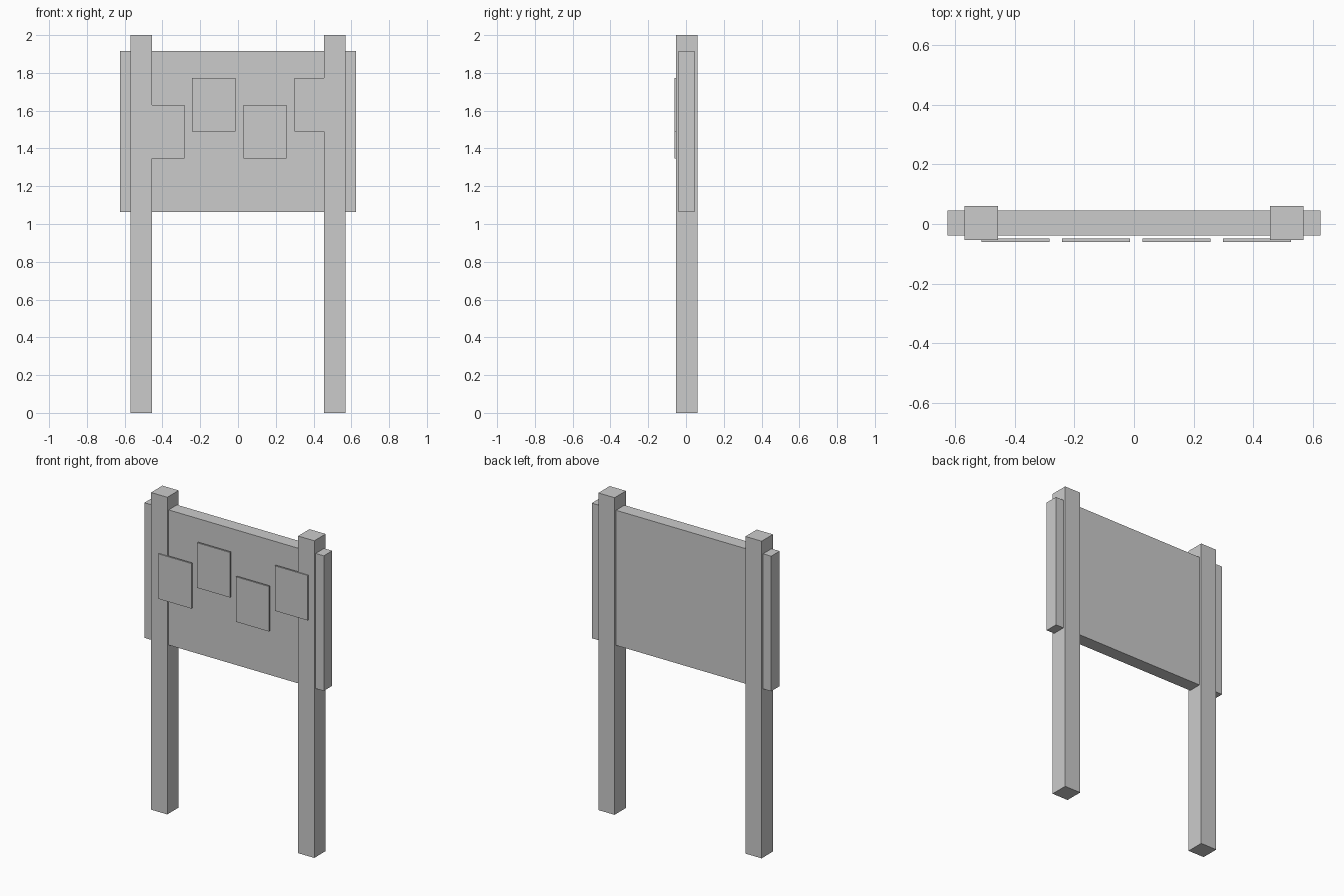
import bpy

if "Cube" in bpy.data.objects:
    bpy.data.objects.remove(bpy.data.objects["Cube"])


def box(name, lo, hi):
    """Box spanning two opposite corners."""
    mid = [(a + b) / 2 for a, b in zip(lo, hi)]
    bpy.ops.mesh.primitive_cube_add(size=1, location=mid)
    ob = bpy.context.object
    ob.name = name
    ob.scale = [b - a for a, b in zip(lo, hi)]
    bpy.ops.object.transform_apply(location=False, rotation=False, scale=True)
    return ob


# Square posts, slightly proud of the board front and back
for side, cx in (("left", -0.513), ("right", 0.513)):
    box(f"post_{side}", (cx - 0.0565, -0.053, 0), (cx + 0.0565, 0.06, 2))

# Notice board panel
box("board_panel", (-0.626, -0.039, 1.063), (0.626, 0.045, 1.915))

# Paper notices, alternating low and high
for i in range(4):
    x = -0.513 + i * 0.2705
    z = (1.347, 1.489)[i % 2]
    box(f"notice_{i + 1}", (x, -0.06, z), (x + 0.229, -0.049, z + 0.284))
